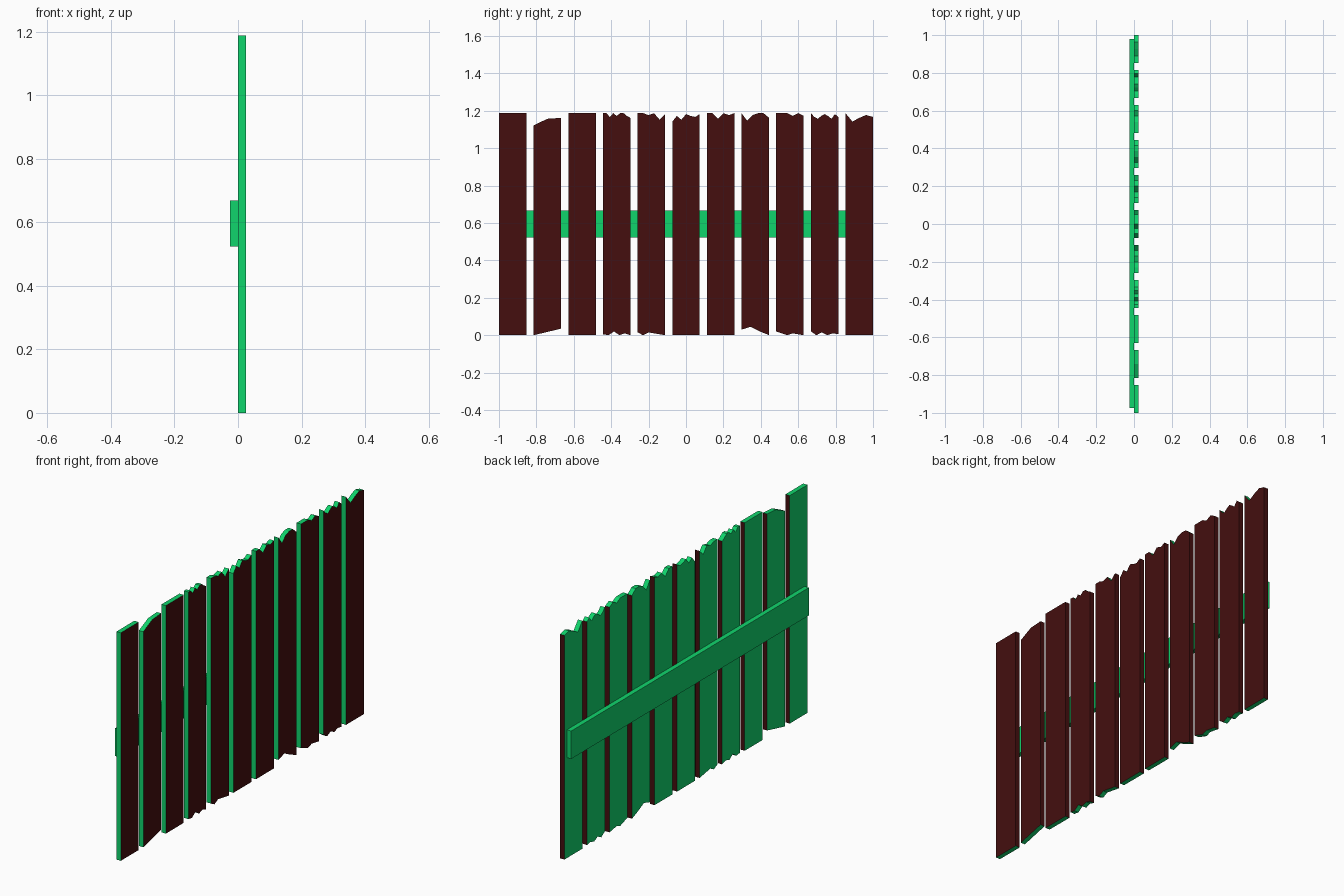
import bpy
import bmesh

default_cube = bpy.data.objects.get("Cube")
if default_cube:
    bpy.data.objects.remove(default_cube, do_unlink=True)


def make_material(name, colour):
    material = bpy.data.materials.new(name)
    material.use_nodes = True
    material.diffuse_color = colour
    material.node_tree.nodes["Principled BSDF"].inputs["Base Color"].default_value = colour
    return material


green = make_material("green paint", (0.005, 0.66, 0.15, 1))
brown = make_material("dark brown paint", (0.058, 0.0045, 0.0045, 1))

HEIGHT = 1.187
WIDTH = 0.147
THICKNESS = 0.025
CHIP = 0.005  # unit of depth for the broken ends
FLAT = (0, 0)


def extruded_board(name, outline, x_low, x_high, materials, brown_edge=None):
    """Extrude a (y, z) outline along x; paint the +x face and one edge brown."""
    mesh = bpy.data.meshes.new(name)
    bm = bmesh.new()
    back = [bm.verts.new((x_low, y, z)) for y, z in outline]
    front = [bm.verts.new((x_high, y, z)) for y, z in outline]
    bm.faces.new(list(reversed(back)))
    front_face = bm.faces.new(front)
    for i in range(len(outline)):
        j = (i + 1) % len(outline)
        edge_face = bm.faces.new((back[i], back[j], front[j], front[i]))
        if i == brown_edge:
            edge_face.material_index = 1
    if brown_edge is not None:
        front_face.material_index = 1
    bm.to_mesh(mesh)
    bm.free()
    for material in materials:
        mesh.materials.append(material)
    board = bpy.data.objects.new(name, mesh)
    bpy.context.collection.objects.link(board)


def broken_end(start, depths):
    """Spread the cut depths evenly across the width of a plank."""
    step = WIDTH / (len(depths) - 1)
    return [(start + i * step, depth * CHIP) for i, depth in enumerate(depths)]


def plank(index, top, bottom):
    """Vertical plank with a ragged top and bottom."""
    start = -1 + index * (2 - WIDTH) / 10
    lower = broken_end(start, bottom)
    upper = [(y, HEIGHT - cut) for y, cut in reversed(broken_end(start, top))]
    extruded_board(f"plank_{index + 1}", lower + upper, 0, THICKNESS,
                   (green, brown), brown_edge=len(lower) - 1)


# Depths of the broken ends of each plank, top then bottom
ragged_ends = [
    (FLAT, FLAT),
    ((13, 6, 5), (0, 7)),
    (FLAT, FLAT),
    ((0, 0, 4, 0, 3, 0, 0, 3, 5), (1, 0, 4, 0, 2, 0)),
    ((0, 0, 2, 0, 7, 1), (3, 0, 3, 2, 1, 0)),
    ((9, 3, 7, 1, 3, 4, 1), FLAT),
    ((0, 0, 6, 0, 2, 0), FLAT),
    ((0, 8, 2, 0, 0, 5), (6, 9, 4, 0)),
    ((0, 0, 0, 3, 0, 3), (4, 2, 0, 2, 1, 0)),
    ((0, 4, 6, 3, 1, 3, 6, 1, 4), (4, 0, 3, 0, 2, 1)),
    ((0, 9, 5, 2, 4), FLAT),
]
for index, (top, bottom) in enumerate(ragged_ends):
    plank(index, top, bottom)

# Rail joining the planks
rail_outline = [(-0.975, 0.523), (0.98, 0.523), (0.98, 0.668), (-0.975, 0.668)]
extruded_board("rail", rail_outline, -THICKNESS, 0, (green,))
